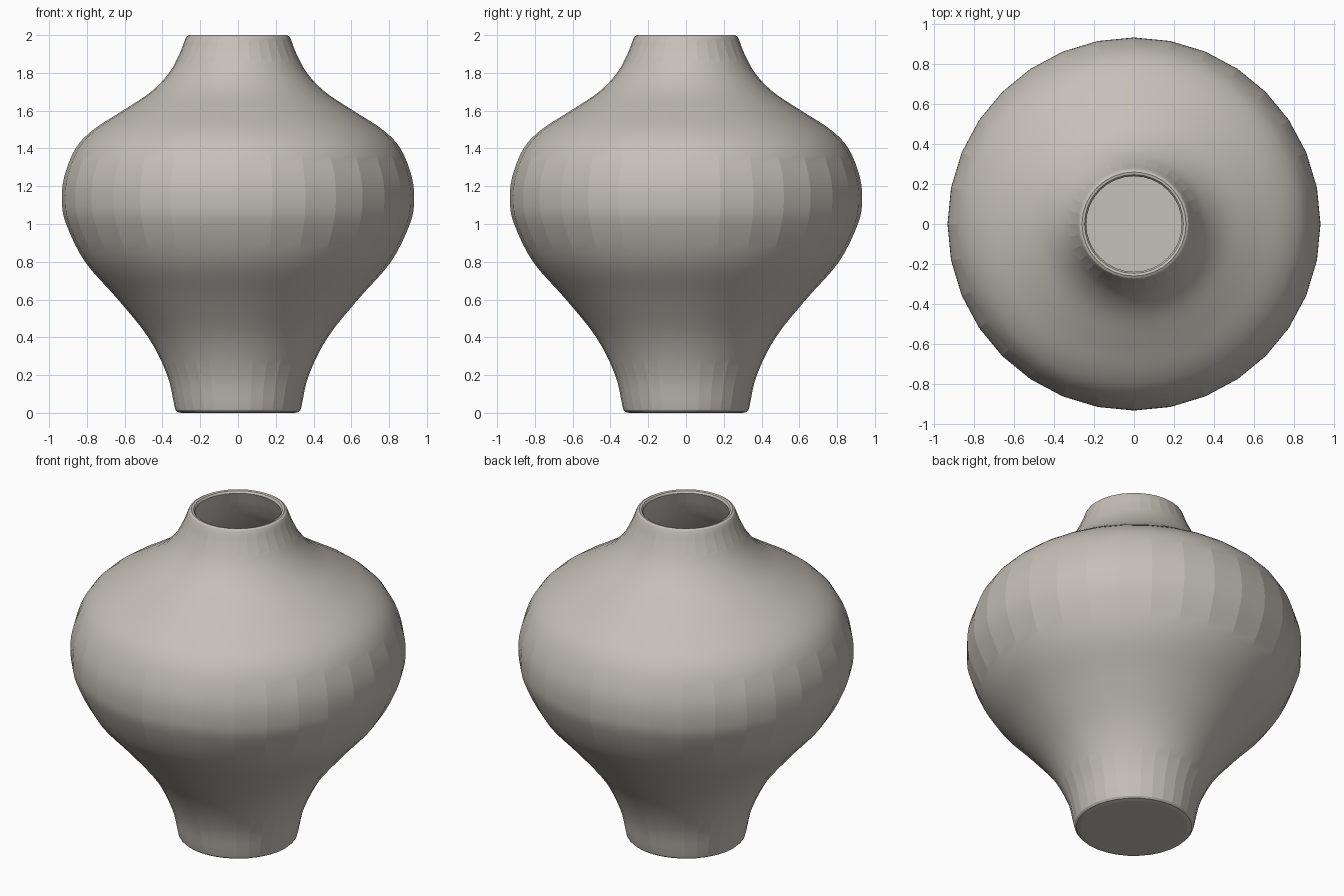
import bpy, bmesh, math
from mathutils import Vector

SIDES = 32
WALL = 0.035

cube = bpy.data.objects.get("Cube")
if cube:
    bpy.data.objects.remove(cube, do_unlink=True)

clay = bpy.data.materials.new("warm grey clay")
clay.use_nodes = True
colour = (0.56, 0.53, 0.48, 1)
clay.diffuse_color = colour
clay.node_tree.nodes["Principled BSDF"].inputs["Base Color"].default_value = colour

# Outer silhouette from foot to lip: radius, height
PROFILE = [(0.335, 0.03), (0.375, 0.2), (0.475, 0.4), (0.635, 0.6),
           (0.81, 0.8), (0.91, 1.0), (0.932, 1.12), (0.92, 1.25),
           (0.86, 1.4), (0.765, 1.5), (0.61, 1.6), (0.46, 1.7),
           (0.365, 1.8), (0.31, 1.9), (0.279, 1.98)]


def smooth_path(points, steps=4):
    """Catmull-Rom curve through the points."""
    p = [Vector(q) for q in points]
    p = [2 * p[0] - p[1]] + p + [2 * p[-1] - p[-2]]
    path = []
    for a, b, c, d in zip(p, p[1:], p[2:], p[3:]):
        for i in range(steps):
            t = i / steps
            path.append(0.5 * (2 * b + (c - a) * t + (2 * a - 5 * b + 4 * c - d) * t * t
                               + (3 * b - a - 3 * c + d) * t ** 3))
    return path + [p[-2]]


def offset_inward(path, distance):
    """Move the path towards the axis along its normals."""
    result = []
    for i, point in enumerate(path):
        along = (path[min(i + 1, len(path) - 1)] - path[max(i - 1, 0)]).normalized()
        result.append(point + Vector((-along.y, along.x)) * distance)
    return result


outer = smooth_path(PROFILE)
inner = offset_inward(outer, WALL)
inner = [q for q in inner if 0.06 < q.y < 1.96]

# Whole section: foot, outside, rounded lip, inside, floor
foot = [Vector(q) for q in ((0.3, 0), (0.322, 0.005), (0.331, 0.015))]
lip = [Vector(q) for q in ((0.272, 1.993), (0.26, 2.0), (0.247, 1.997), (0.239, 1.985))]
floor = [Vector((0.29, 0.045))]
section = foot + outer + lip + inner[::-1] + floor

bm = bmesh.new()
rings = []
for q in section:
    rings.append([bm.verts.new((q.x * math.cos(a), q.x * math.sin(a), q.y))
                  for a in (math.tau * k / SIDES for k in range(SIDES))])
for low, high in zip(rings, rings[1:]):
    for k in range(SIDES):
        n = (k + 1) % SIDES
        bm.faces.new((low[k], low[n], high[n], high[k]))
bm.faces.new(rings[0][::-1])
bm.faces.new(rings[-1])
bmesh.ops.recalc_face_normals(bm, faces=bm.faces)

mesh = bpy.data.meshes.new("vase_body")
bm.to_mesh(mesh)
bm.free()
mesh.materials.append(clay)
vase = bpy.data.objects.new("vase_body", mesh)
bpy.context.collection.objects.link(vase)

# Rings blend smoothly while the upright facets stay visible
bpy.ops.object.select_all(action="DESELECT")
vase.select_set(True)
bpy.context.view_layer.objects.active = vase
bpy.ops.object.shade_smooth_by_angle(angle=math.radians(10))
